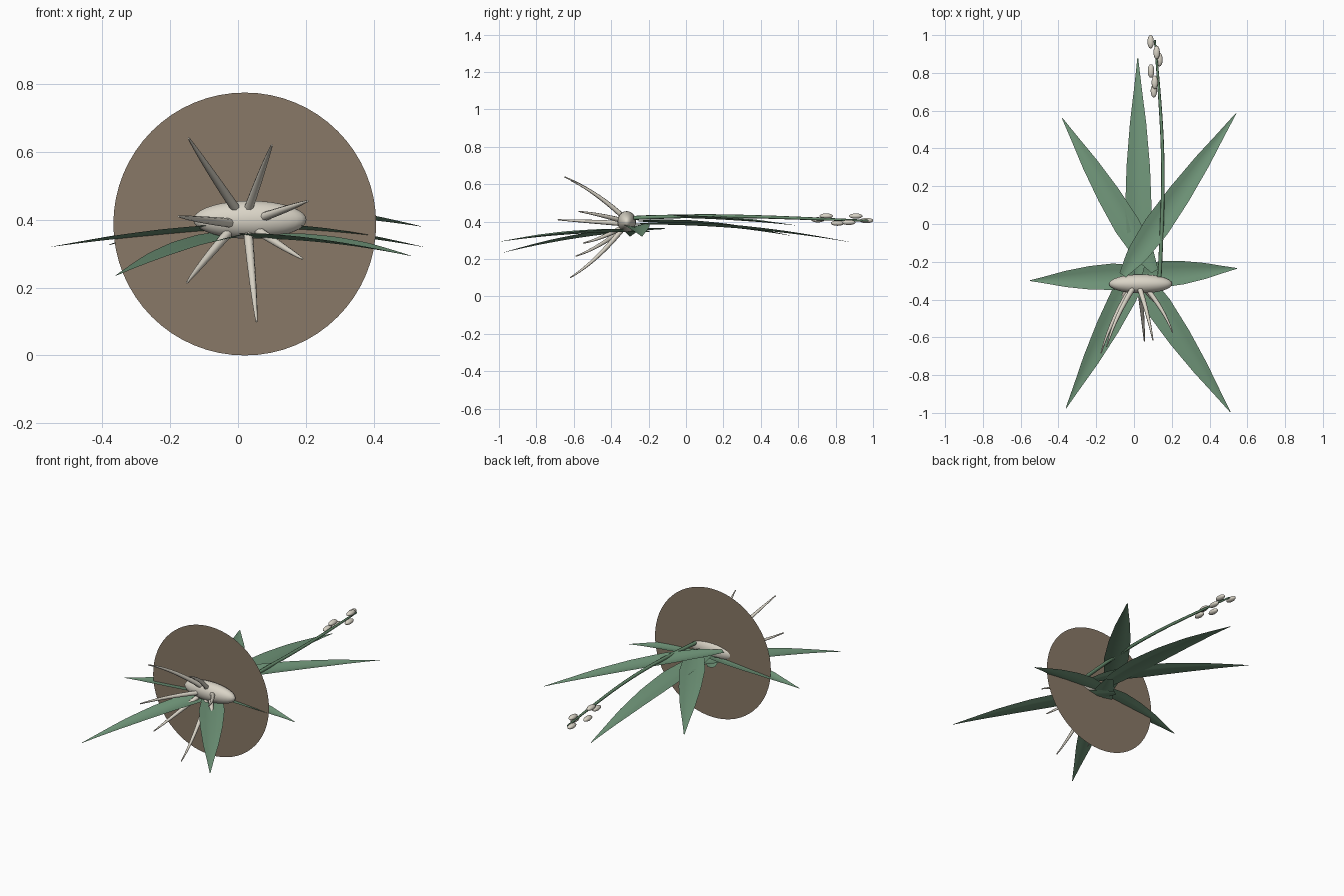
import bpy, bmesh, math
from mathutils import Vector

cube = bpy.data.objects.get("Cube")
if cube:
    bpy.data.objects.remove(cube, do_unlink=True)


def material(name, rgb):
    m = bpy.data.materials.new(name)
    m.use_nodes = True
    m.diffuse_color = (*rgb, 1)
    m.node_tree.nodes["Principled BSDF"].inputs["Base Color"].default_value = (*rgb, 1)
    return m


LEAF = material("leaf green", (0.16, 0.30, 0.19))
STEM = material("stem green", (0.14, 0.27, 0.16))
PALE = material("pale cream", (0.70, 0.66, 0.57))
BARK = material("bark brown", (0.25, 0.19, 0.135))


def add_mesh(name, bm, mat, smooth=True):
    me = bpy.data.meshes.new(name)
    bm.normal_update()
    bm.to_mesh(me)
    bm.free()
    me.materials.append(mat)
    me.polygons.foreach_set("use_smooth", [smooth] * len(me.polygons))
    ob = bpy.data.objects.new(name, me)
    bpy.context.collection.objects.link(ob)
    return ob


def ellipsoid(name, centre, radii, mat, segments=16):
    bm = bmesh.new()
    bmesh.ops.create_uvsphere(bm, u_segments=segments, v_segments=segments // 2 + 2, radius=1)
    bmesh.ops.scale(bm, vec=radii, verts=bm.verts)
    bmesh.ops.translate(bm, vec=centre, verts=bm.verts)
    return add_mesh(name, bm, mat)


def tube(name, points, radii, mat):
    """Tapered tube along a smooth path."""
    cu = bpy.data.curves.new(name, "CURVE")
    cu.dimensions = "3D"
    cu.bevel_depth = 1
    cu.bevel_resolution = 2
    cu.use_fill_caps = True
    sp = cu.splines.new("NURBS")
    sp.points.add(len(points) - 1)
    for p, co, r in zip(sp.points, points, radii):
        p.co = (*co, 1)
        p.radius = r
    sp.order_u = 3
    sp.use_endpoint_u = True
    sp.resolution_u = 6
    cu.materials.append(mat)
    ob = bpy.data.objects.new(name, cu)
    bpy.context.collection.objects.link(ob)
    bpy.ops.object.select_all(action="DESELECT")
    ob.select_set(True)
    bpy.context.view_layer.objects.active = ob
    bpy.ops.object.convert(target="MESH")


# Leaf half widths along the length
PROFILE = [(0, 0.02), (0.12, 0.055), (0.3, 0.07), (0.5, 0.062),
           (0.7, 0.043), (0.87, 0.019), (1, 0.002)]


def half_width(t):
    for (a, wa), (b, wb) in zip(PROFILE, PROFILE[1:]):
        if t <= b:
            return wa + (wb - wa) * (t - a) / (b - a)
    return PROFILE[-1][1]


def leaf(name, base, tip, bow, rows=20):
    """Shallow folded blade that arches from base to tip."""
    base, tip = Vector(base), Vector(tip)
    side = (tip - base).cross(Vector((0, 0, 1))).normalized()
    bm = bmesh.new()
    grid = []
    for i in range(rows + 1):
        t = i / rows
        centre = base.lerp(tip, t) + Vector((0, 0, bow * 4 * t * (1 - t)))
        w = half_width(t)
        grid.append([bm.verts.new(centre + side * w * s + Vector((0, 0, 0.25 * w * abs(s))))
                     for s in (-1, -0.5, 0, 0.5, 1)])
    for r0, r1 in zip(grid, grid[1:]):
        for j in range(4):
            bm.faces.new((r0[j], r0[j + 1], r1[j + 1], r1[j]))
    add_mesh(name, bm, LEAF)


# Round mounting disc
bm = bmesh.new()
bmesh.ops.create_circle(bm, cap_ends=True, segments=64, radius=0.3875)
for v in bm.verts:
    v.co = (v.co.x + 0.02, -0.286, v.co.y + 0.3875)
add_mesh("mount_disc", bm, BARK, smooth=False)

# Bulb
ellipsoid("bulb", (0.035, -0.317, 0.4), (0.167, 0.05, 0.056), PALE, 32)

# Leaves
leaf("leaf_back", (0.025, -0.27, 0.385), (0.02, 0.88, 0.29), 0.025)
leaf("leaf_back_left", (-0.06, -0.27, 0.422), (0.54, 0.585, 0.38), 0.012)
leaf("leaf_back_right", (0.11, -0.25, 0.40), (-0.38, 0.56, 0.325), 0.015)
leaf("leaf_right", (0.08, -0.27, 0.375), (-0.55, -0.30, 0.32), 0.008)
leaf("leaf_left", (-0.03, -0.28, 0.375), (0.545, -0.235, 0.32), 0.012)
leaf("leaf_front_right", (0.08, -0.12, 0.36), (-0.36, -0.975, 0.235), 0.02)
leaf("leaf_front_left", (-0.03, -0.2, 0.345), (0.51, -0.995, 0.293), 0.015)

# Roots fanning out to the front
ROOTS = [((-0.005, 0.43), (-0.145, -0.65, 0.64)),
         ((0.03, 0.43), (0.1, -0.615, 0.62)),
         ((0.065, 0.405), (0.205, -0.575, 0.455)),
         ((-0.015, 0.39), (-0.175, -0.685, 0.41)),
         ((0.055, 0.37), (0.19, -0.55, 0.285)),
         ((-0.03, 0.36), (-0.15, -0.59, 0.215)),
         ((0.03, 0.36), (0.055, -0.62, 0.10))]
hub = Vector((0.03, 0, 0.4))
for i, ((x, z), tip) in enumerate(ROOTS):
    start, tip = Vector((x, -0.34, z)), Vector(tip)
    out = tip - hub
    out.y = 0
    mid = start.lerp(tip, 0.5) + out * 0.15
    tube(f"root_{i + 1}", [start, mid, tip], [0.014, 0.011, 0.003], PALE)

# Flower stalk with small buds
tube("flower_stalk", [(0.135, -0.28, 0.42), (0.15, 0, 0.432), (0.155, 0.35, 0.428),
                      (0.135, 0.7, 0.415), (0.11, 0.975, 0.405)],
     [0.011, 0.01, 0.009, 0.008, 0.005], STEM)
BUDS = [(0.11, 0.75, 0.43), (0.105, 0.705, 0.41), (0.09, 0.81, 0.392),
        (0.135, 0.87, 0.396), (0.12, 0.908, 0.43), (0.088, 0.965, 0.406)]
for i, pos in enumerate(BUDS):
    ellipsoid(f"bud_{i + 1}", pos, (0.017, 0.036, 0.014), PALE)
